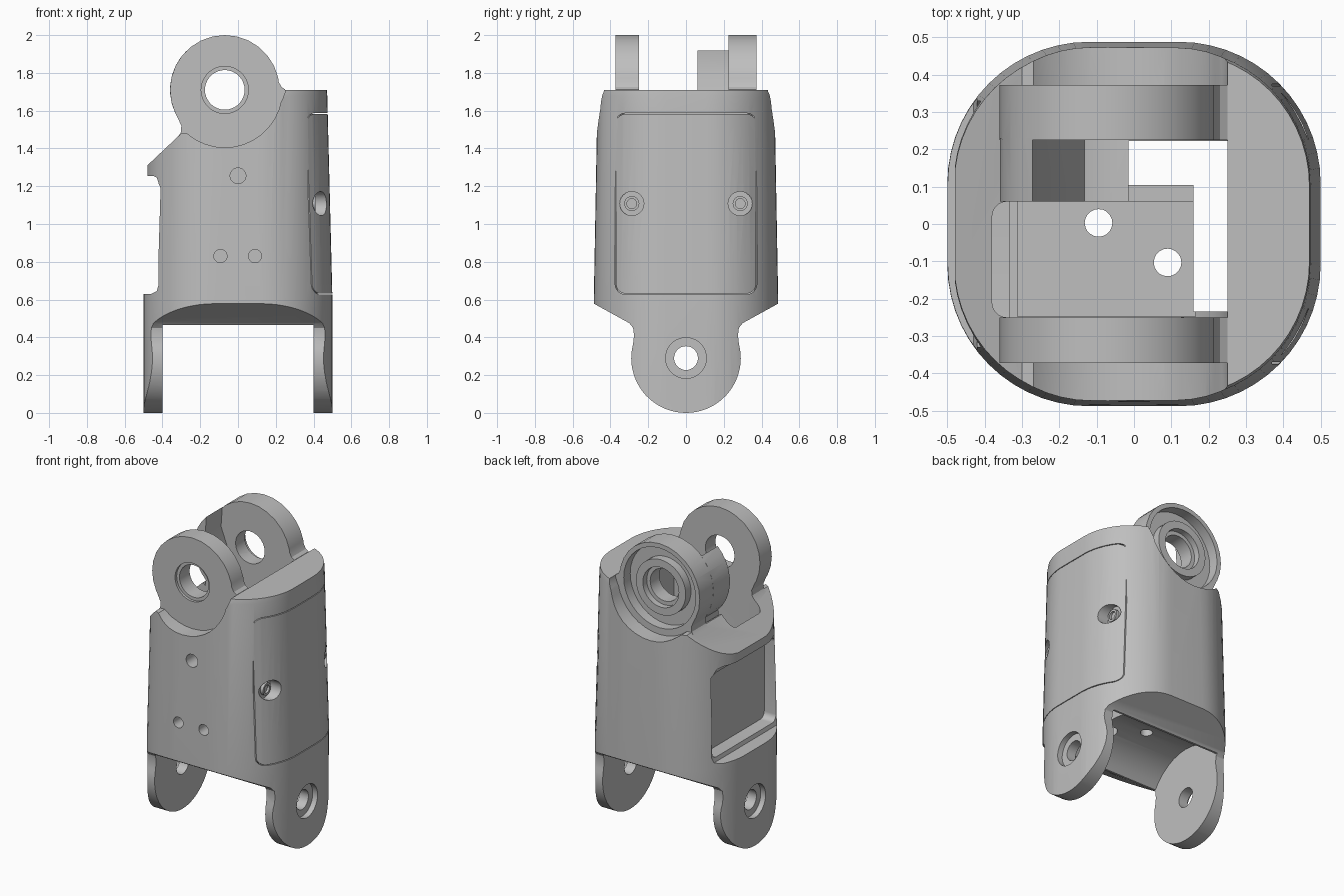
import bpy, bmesh, math
from mathutils import Vector

if "Cube" in bpy.data.objects:
    bpy.data.objects.remove(bpy.data.objects["Cube"])

grey = bpy.data.materials.new("matte_grey")
grey.use_nodes = True
grey.diffuse_color = (0.52, 0.52, 0.52, 1)
grey.node_tree.nodes["Principled BSDF"].inputs["Base Color"].default_value = (0.52, 0.52, 0.52, 1)

HINGE = (-0.07, 1.71)    # upper hinge axis in x, z
PIVOT = (0, 0.29)        # lower hinge axis in y, z


def loft(name, rings):
    """Closed solid through rings of points."""
    bm = bmesh.new()
    loops = [[bm.verts.new(p) for p in ring] for ring in rings]
    n = len(loops[0])
    for a, b in zip(loops, loops[1:]):
        for i in range(n):
            j = (i + 1) % n
            bm.faces.new((a[i], a[j], b[j], b[i]))
    bm.faces.new(loops[0][::-1])
    bm.faces.new(loops[-1])
    bmesh.ops.recalc_face_normals(bm, faces=bm.faces)
    me = bpy.data.meshes.new(name)
    bm.to_mesh(me)
    bm.free()
    me.materials.append(grey)
    ob = bpy.data.objects.new(name, me)
    bpy.context.collection.objects.link(ob)
    return ob


def prism(name, pts, axis, a, b):
    """Extrude a flat profile along an axis from a to b."""
    place = {"x": lambda u, v, w: (w, u, v),
             "y": lambda u, v, w: (u, w, v),
             "z": lambda u, v, w: (u, v, w)}[axis]
    return loft(name, [[Vector(place(u, v, w)) for u, v in pts] for w in (a, b)])


def arc(c, r, start=0, end=360, n=36):
    full = end - start == 360
    k = n if full else n + 1
    return [(c[0] + r * math.cos(math.radians(start + (end - start) * i / n)),
             c[1] + r * math.sin(math.radians(start + (end - start) * i / n))) for i in range(k)]


def disc(c, r, axis, a, b, n=36):
    return prism("disc", arc(c, r, n=n), axis, a, b)


def rounded(w, h, r, c=(0, 0), n=8):
    """Rounded rectangle from half sizes."""
    pts = []
    for k, (sx, sy) in enumerate([(1, 1), (-1, 1), (-1, -1), (1, -1)]):
        corner = (c[0] + sx * (w - r), c[1] + sy * (h - r))
        pts += arc(corner, r, 90 * k, 90 * k + 90, n)
    return pts


def box(x0, x1, y0, y1, z0, z1):
    return prism("box", [(x0, y0), (x1, y0), (x1, y1), (x0, y1)], "z", z0, z1)


def combine(target, op, *tools):
    for tool in tools:
        mod = target.modifiers.new("cut", "BOOLEAN")
        mod.operation, mod.object, mod.solver = op, tool, "EXACT"
        bpy.context.view_layer.objects.active = target
        bpy.ops.object.modifier_apply(modifier=mod.name)
        bpy.data.objects.remove(tool)


# Tapered rounded shell
def outline(sx, sy, z):
    return [Vector((x * sx, y * sy, z)) for x, y in rounded(0.5, 0.488, 0.38, n=14)]


body = loft("link_body", [outline(1, 1, -0.05), outline(1, 1, 0.6),
                          outline(0.945, 0.96, 1.68), outline(0.94, 0.945, 1.71)])

# Side silhouette: wide body narrowing to round lower lugs
half = [(0.275, 0.41), (0.28, 0.45), (0.30, 0.475), (0.5, 0.585), (0.5, 1.8)]
side = arc(PIVOT, 0.29, 165, 375, 40) + half + [(-y, z) for y, z in reversed(half)]
combine(body, "INTERSECT", prism("side", side, "x", -1, 1))

# Front silhouette: recessed rear flank, lip and sloping shoulder
front = [(0.6, -0.1), (0.6, 1.75), (0.25, 1.75), (0.25, 1.7), (0.235, 1.66), (0.18, 1.55),
         (0.05, 1.48), (-0.3, 1.48), (-0.48, 1.31), (-0.48, 1.255)]
front += [(-0.45, 1.255), (-0.43, 1.245), (-0.42, 1.215),
          (-0.42, 0.68), (-0.43, 0.645), (-0.46, 0.63), (-0.6, 0.63), (-0.6, -0.1)]
combine(body, "INTERSECT", prism("front", front, "y", -1, 1))

# Fork gap, hinge clearance, ear pockets, window and inner cavities
combine(body, "DIFFERENCE",
        box(-0.4, 0.4, -1, 1, -0.2, 0.465),
        disc(PIVOT, 0.33, "x", -0.4, 0.4),
        disc(HINGE, 0.32, "y", -0.25, 0.225),
        disc(HINGE, 0.305, "y", -1, -0.37),
        disc(HINGE, 0.305, "y", 0.37, 1),
        prism("window", rounded(0.33, 0.275, 0.04, (0, 0.945)), "x", -0.6, -0.335),
        prism("seat_mouth", rounded(0.272, 0.155, 0.04, (-0.108, -0.095)), "z", 1.2, 1.75),
        box(-0.312, 0.165, -0.248, 0.06, 0.72, 1.75),
        box(0.16, 0.25, -0.235, 0.222, 0.3, 1.8),
        box(-0.015, 0.165, 0.105, 0.222, 0.3, 1.8),
        box(-0.015, 0.165, 0.05, 0.11, 0.8, 1.8))

# Hinge ears with filleted necks, plus the stop tab inside the back one
neck = [(-0.34, 1.43), (-0.302, 1.485), (-0.3, 1.52), (-0.325, 1.575), (0, 1.7),
        (0.212, 1.76), (0.23, 1.725), (0.25, 1.712), (0.25, 1.45)]
for y0, y1 in [(-0.372, -0.25), (0.225, 0.372)]:
    combine(body, "UNION", disc(HINGE, 0.29, "y", y0, y1, 28), prism("neck", neck, "y", y0, y1))
tab = arc(HINGE, 0.29, 134, 225, 9) + [(-0.28, 1.36), (-0.12, 1.36), (-0.15, 1.45), (-0.28, 1.79)]
combine(body, "UNION", prism("stop_tab", tab, "y", 0.06, 0.23))

# Hinge bores, and the back ear's cupped face with its raised boss
combine(body, "DIFFERENCE",
        disc(HINGE, 0.105, "y", -1, 1),
        disc(HINGE, 0.125, "y", -0.5, -0.355),
        disc(HINGE, 0.26, "y", 0.305, 0.5))
boss = disc(HINGE, 0.18, "y", 0.29, 0.36)
combine(boss, "DIFFERENCE", disc(HINGE, 0.105, "y", 0.2, 0.5), disc(HINGE, 0.13, "y", 0.32, 0.5))
combine(body, "UNION", boss)

# Lower lug bores with counterbores
combine(body, "DIFFERENCE",
        disc(PIVOT, 0.063, "x", -1, 1),
        disc(PIVOT, 0.108, "x", 0.465, 1),
        disc(PIVOT, 0.108, "x", -1, -0.465))

# Front face holes and holes in the seat floor
combine(body, "DIFFERENCE",
        *[disc(c, r, "y", -1, -0.3, 20) for c, r in
          [((0, 1.255), 0.042), ((-0.093, 0.83), 0.035), ((0.09, 0.83), 0.035)]],
        *[disc(c, 0.037, "z", 0.3, 0.9, 20) for c in [(-0.095, 0.003), (0.09, -0.103)]])

# Groove around the cover panel
groove = prism("groove", rounded(0.375, 0.48, 0.055, (0, 1.107)), "x", 0.37, 1)
combine(groove, "DIFFERENCE",
        prism("inner", rounded(0.37, 0.475, 0.05, (0, 1.107)), "x", 0.2, 1.2))
combine(body, "DIFFERENCE", groove)

# Cover screw recesses with screw heads
for s in (-1, 1):
    c = (0.287 * s, 1.108)
    combine(body, "DIFFERENCE", disc(c, 0.064, "x", 0.39, 1, 24))
    screw = disc(c, 0.04, "x", 0.37, 0.41, 20)
    combine(screw, "DIFFERENCE", disc(c, 0.026, "x", 0.395, 0.5, 18))
    combine(body, "UNION", screw)

# Clean materials and smooth the curved faces
body.data.materials.clear()
body.data.materials.append(grey)
for f in body.data.polygons:
    f.material_index = 0
bpy.ops.object.select_all(action="DESELECT")
body.select_set(True)
bpy.context.view_layer.objects.active = body
bpy.ops.object.shade_smooth_by_angle(angle=math.radians(25))
